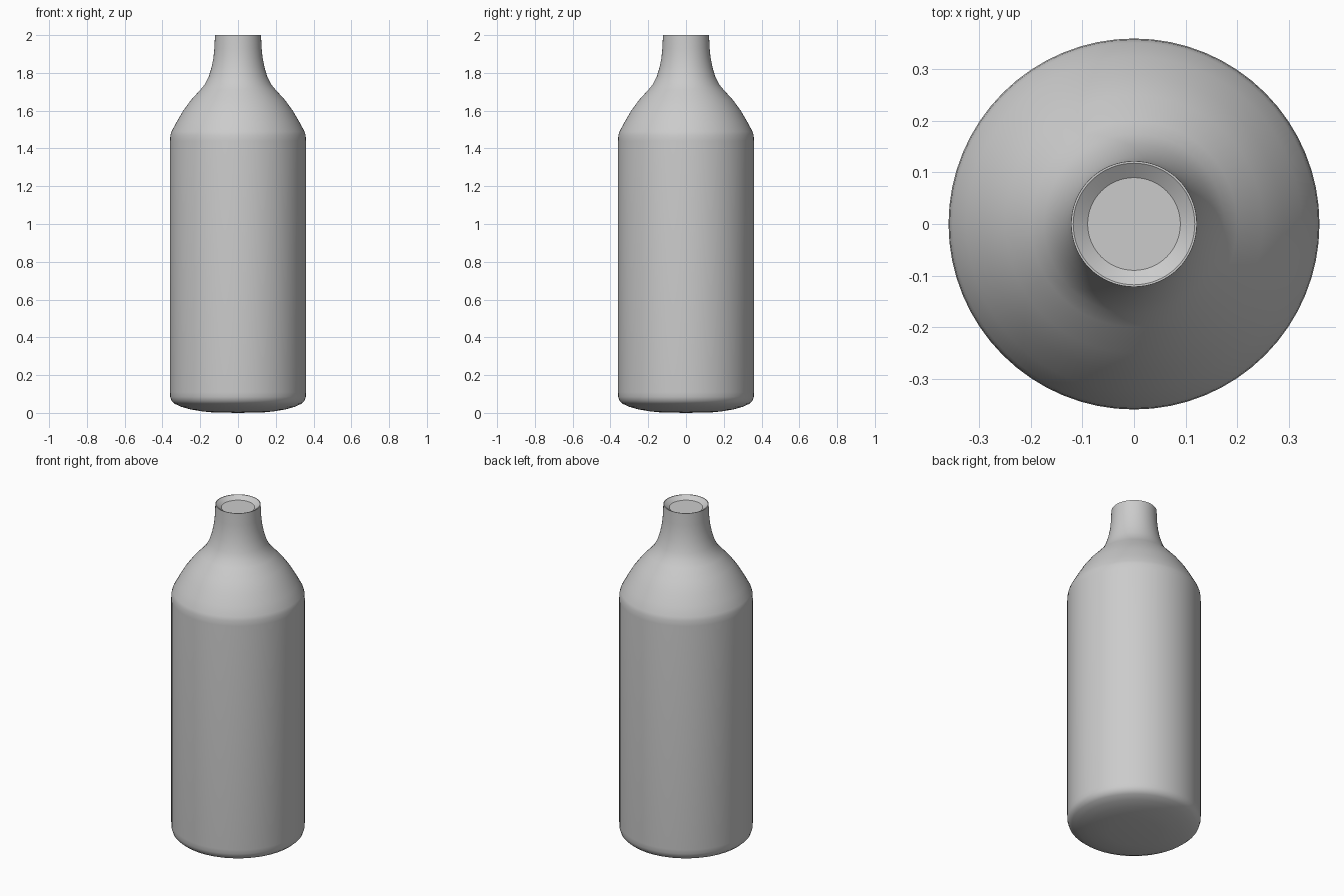
import bpy, bmesh, math

if "Cube" in bpy.data.objects:
    bpy.data.objects.remove(bpy.data.objects["Cube"])

def lathe(name, profile, sides):
    """Revolve an (r, z) profile around z; radius 0 closes the end."""
    bm = bmesh.new()
    verts = [bm.verts.new((r, 0, z)) for r, z in profile]
    edges = [bm.edges.new(p) for p in zip(verts, verts[1:])]
    bmesh.ops.spin(bm, geom=verts + edges, cent=(0, 0, 0), axis=(0, 0, 1),
                   angle=2 * math.pi, steps=sides, use_merge=True)
    bmesh.ops.remove_doubles(bm, verts=bm.verts, dist=1e-5)
    bmesh.ops.recalc_face_normals(bm, faces=bm.faces)
    me = bpy.data.meshes.new(name)
    bm.to_mesh(me)
    bm.free()
    ob = bpy.data.objects.new(name, me)
    bpy.context.collection.objects.link(ob)
    bpy.context.view_layer.objects.active = ob
    ob.select_set(True)
    bpy.ops.object.shade_smooth_by_angle(angle=math.radians(35))
    ob.select_set(False)

# Bottle: rounded base, straight body, domed shoulder, flared neck, recessed mouth
lathe("bottle", [
    (0, 0), (0.14, 0.003), (0.19, 0.008), (0.25, 0.018), (0.30, 0.032),
    (0.335, 0.048), (0.352, 0.063), (0.359, 0.085), (0.36, 0.11),
    (0.36, 1.44), (0.358, 1.47), (0.352, 1.49),
    (0.325, 1.54), (0.29, 1.60), (0.25, 1.655), (0.20, 1.71),
    (0.175, 1.74), (0.155, 1.78), (0.14, 1.83), (0.13, 1.88),
    (0.125, 1.93), (0.122, 2.0),
    (0.118, 2.0), (0.09, 1.98), (0, 1.98)], 64)
